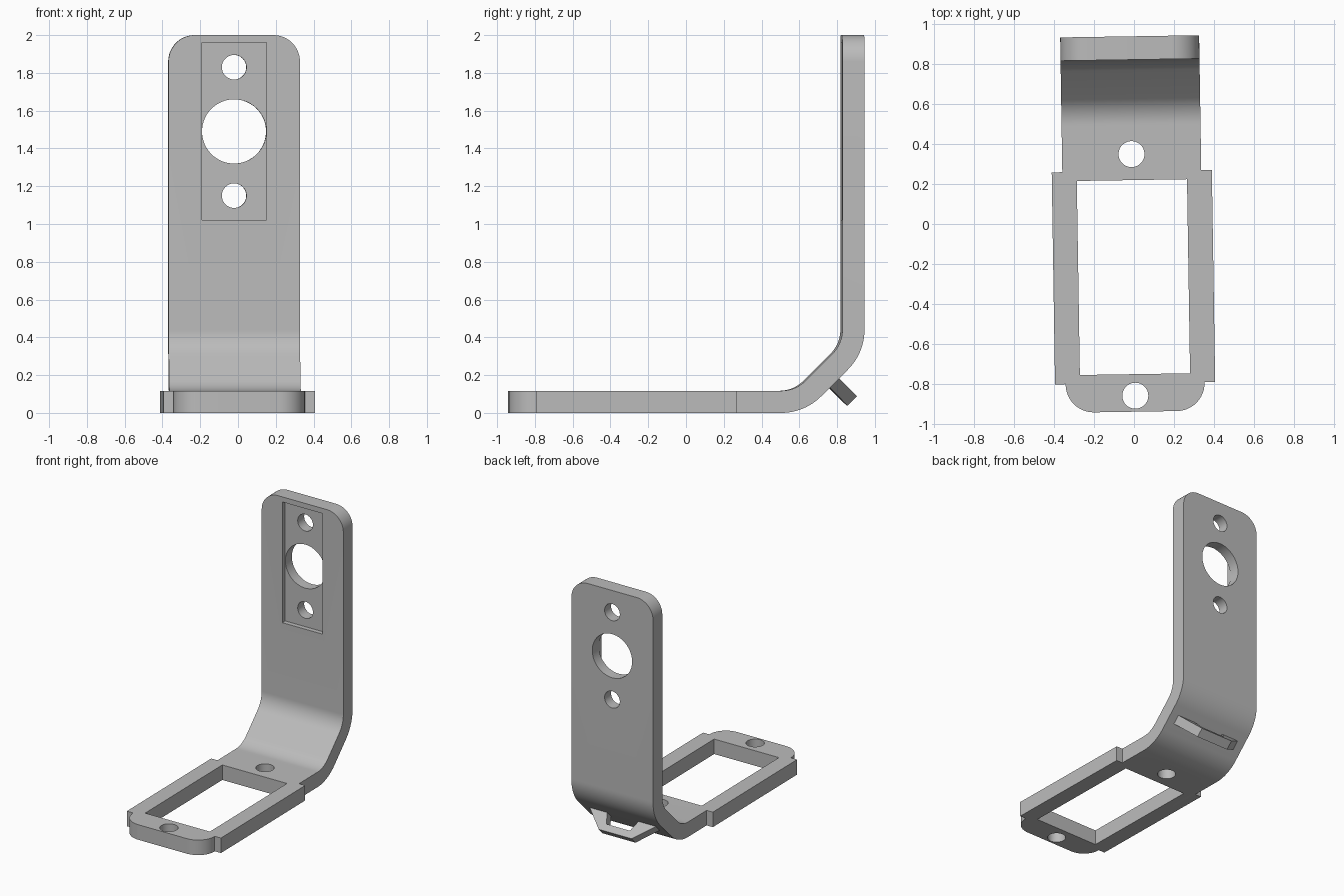
import bpy, bmesh, math
from mathutils import Matrix, Vector

cube = bpy.data.objects.get("Cube")
if cube:
    bpy.data.objects.remove(cube, do_unlink=True)

grey = bpy.data.materials.new("light_grey")
grey.use_nodes = True
GREY = (0.5, 0.5, 0.5, 1)
grey.diffuse_color = GREY
grey.node_tree.nodes["Principled BSDF"].inputs["Base Color"].default_value = GREY

T = 0.117                # plate thickness
CX = -0.007              # centre line of the bracket
HALF = 0.348             # half width of the strip
FRONT, BACK, TOP = -0.94, 0.94, 2.0
TURN = Matrix.Rotation(math.radians(0.9), 4, 'Z')


def finish(name, bm):
    bmesh.ops.recalc_face_normals(bm, faces=bm.faces)
    mesh = bpy.data.meshes.new(name)
    bm.to_mesh(mesh)
    bm.free()
    mesh.materials.append(grey)
    ob = bpy.data.objects.new(name, mesh)
    bpy.context.collection.objects.link(ob)
    return ob


def prism(points, depth):
    """Extrude a closed list of 3D points along a vector."""
    bm = bmesh.new()
    face = bm.faces.new([bm.verts.new(p) for p in points])
    new = bmesh.ops.extrude_face_region(bm, geom=[face])["geom"]
    bmesh.ops.translate(bm, vec=depth, verts=[v for v in new if isinstance(v, bmesh.types.BMVert)])
    return bm


def box(name, x0, x1, y0, y1, z0, z1):
    return finish(name, prism([(x0, y0, z0), (x1, y0, z0), (x1, y1, z0), (x0, y1, z0)],
                              Vector((0, 0, z1 - z0))))


def cylinder(name, radius, centre, axis='Z'):
    bm = bmesh.new()
    m = Matrix.Translation(centre)
    if axis == 'Y':
        m = m @ Matrix.Rotation(math.pi / 2, 4, 'X')
    bmesh.ops.create_cone(bm, cap_ends=True, segments=64, radius1=radius, radius2=radius,
                          depth=0.5, matrix=m)
    return finish(name, bm)


def combine(target, other, operation):
    mod = target.modifiers.new("combine", 'BOOLEAN')
    mod.operation, mod.solver, mod.object = operation, 'EXACT', other
    bpy.context.view_layer.objects.active = target
    bpy.ops.object.modifier_apply(modifier=mod.name)
    bpy.data.objects.remove(other, do_unlink=True)


# Bent strip: offset a centre line with two 45 degree bends
R, STEPS = 0.24, 12
tangent = R * math.tan(math.radians(22.5))
line = [(FRONT, T / 2, 0)]
for y, z, start in ((0.5985, T / 2, 0), (BACK - T / 2, 0.3415, 45)):
    a = math.radians(start)
    sy, sz = y - tangent * math.cos(a), z - tangent * math.sin(a)
    cy, cz = sy - R * math.sin(a), sz + R * math.cos(a)
    for i in range(STEPS + 1):
        b = a + math.radians(45) * i / STEPS
        line.append((cy + R * math.sin(b), cz - R * math.cos(b), b))
line.append((BACK - T / 2, TOP, math.pi / 2))


def offset(d):
    return [(CX - HALF, y - d * math.sin(a), z + d * math.cos(a)) for y, z, a in line]


bm = prism(offset(T / 2) + offset(-T / 2)[::-1], Vector((2 * HALF, 0, 0)))


def is_corner(e):
    p, q = (v.co for v in e.verts)
    if abs(p.x - q.x) > 0.01:
        return False
    at_front = max(p.y, q.y) < FRONT + 0.01
    at_top = min(p.z, q.z) > TOP - 0.01
    return at_front or at_top


bmesh.ops.bevel(bm, geom=[e for e in bm.edges if is_corner(e)], offset=0.14,
                segments=12, profile=0.5, affect='EDGES')
bracket = finish("bent_bracket", bm)

# Side rails, widening the base around the window
for side in (-1, 1):
    x0, x1 = sorted((CX + side * 0.31, CX + side * 0.401))
    combine(bracket, box("side_rail", x0, x1, -0.797, 0.265, 0, T), 'UNION')

# Base window and its two screw holes
combine(bracket, box("window_cutter", CX - 0.276, CX + 0.276, -0.752, 0.22, -0.2, 0.3), 'DIFFERENCE')
for y in (0.35, -0.86):
    combine(bracket, cylinder("base_hole_cutter", 0.065, (CX, y, 0)), 'DIFFERENCE')

# Shallow recess and three holes in the upright
combine(bracket, box("recess_cutter", CX - 0.171, CX + 0.171, 0.6, BACK - T + 0.035, 1.02, 1.96),
        'DIFFERENCE')
for z, r in ((1.15, 0.065), (1.49, 0.17), (1.83, 0.065)):
    combine(bracket, cylinder("upright_hole_cutter", r, (CX, BACK, z), 'Y'), 'DIFFERENCE')

# Tapered cable loop standing off the sloped underside
half = [(0.1, 0.08), (0.14, -0.02), (0.3, -0.02), (0.14, 0.133)]
outline = half + [(-x, h) for x, h in reversed(half)]
out, along = Vector((0, 1, -1)).normalized(), Vector((0, 1, 1)).normalized()
base = Vector((CX, 0.784, 0.157)) - along * 0.035
cable_loop = finish("cable_loop", prism([base + Vector((x, 0, 0)) + out * h for x, h in outline],
                                        along * 0.07))

for ob in (bracket, cable_loop):
    ob.data.transform(TURN)
    bpy.ops.object.select_all(action='DESELECT')
    ob.select_set(True)
    bpy.context.view_layer.objects.active = ob
    bpy.ops.object.shade_smooth_by_angle(angle=math.radians(30))
